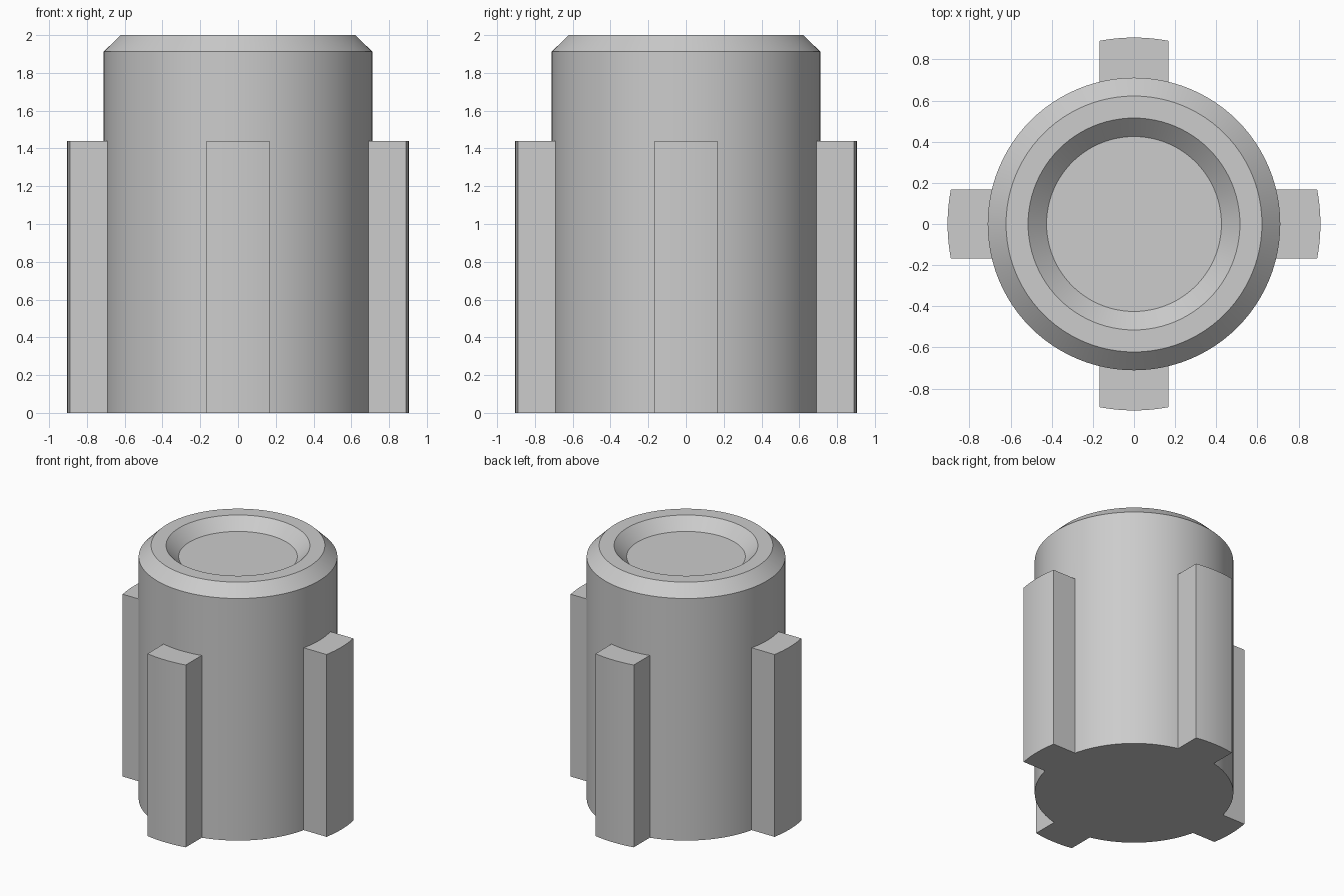
import bpy, bmesh, math

if "Cube" in bpy.data.objects:
    bpy.data.objects.remove(bpy.data.objects["Cube"])

SEGMENTS = 96
BODY_R, RIB_R, RIB_HALF, RIB_TOP = 0.711, 0.906, 0.167, 1.44

grey = bpy.data.materials.new("plain_grey")
grey.use_nodes = True
colour = (0.604, 0.604, 0.604, 1)
grey.diffuse_color = colour
grey.node_tree.nodes["Principled BSDF"].inputs["Base Color"].default_value = colour


def make_object(name, bm):
    bmesh.ops.recalc_face_normals(bm, faces=bm.faces)
    mesh = bpy.data.meshes.new(name)
    bm.to_mesh(mesh)
    bm.free()
    mesh.materials.append(grey)
    obj = bpy.data.objects.new(name, mesh)
    bpy.context.collection.objects.link(obj)
    return obj


# Knob body: turned profile with chamfered rim and shallow conical dish
profile = [(BODY_R, 0), (BODY_R, 1.912), (0.622, 2), (0.515, 2), (0.425, 1.912)]
bm = bmesh.new()
rings = []
for r, z in profile:
    angles = [2 * math.pi * i / SEGMENTS for i in range(SEGMENTS)]
    rings.append([bm.verts.new((r * math.cos(a), r * math.sin(a), z)) for a in angles])
for low, high in zip(rings, rings[1:]):
    for i in range(SEGMENTS):
        j = (i + 1) % SEGMENTS
        bm.faces.new((low[i], low[j], high[j], high[i]))
bm.faces.new(rings[0])
bm.faces.new(rings[-1])
body = make_object("knob_body", bm)

# Four grip ribs: straight sides, outer face curved around the axis
half_angle = math.asin(RIB_HALF / RIB_R)
outline = [(0.6, RIB_HALF), (0.6, -RIB_HALF)]
for i in range(9):
    a = half_angle * (i / 4 - 1)
    outline.append((RIB_R * math.cos(a), RIB_R * math.sin(a)))
bm = bmesh.new()
for c, s in ((1, 0), (0, 1), (-1, 0), (0, -1)):
    base = bm.faces.new([bm.verts.new((x * c - y * s, x * s + y * c, 0)) for x, y in outline])
    grown = bmesh.ops.extrude_face_region(bm, geom=[base], use_keep_orig=True)
    top = [v for v in grown["geom"] if isinstance(v, bmesh.types.BMVert)]
    bmesh.ops.translate(bm, verts=top, vec=(0, 0, RIB_TOP))
ribs = make_object("grip_ribs", bm)
ribs.hide_render = True

# Fuse the ribs to the body, then shade with crisp edges
union = body.modifiers.new("fuse_ribs", "BOOLEAN")
union.operation = "UNION"
union.solver = "EXACT"
union.object = ribs
bpy.ops.object.select_all(action="DESELECT")
body.select_set(True)
bpy.context.view_layer.objects.active = body
bpy.ops.object.modifier_apply(modifier=union.name)
bpy.data.objects.remove(ribs)
bpy.ops.object.shade_smooth_by_angle(angle=math.radians(30))
